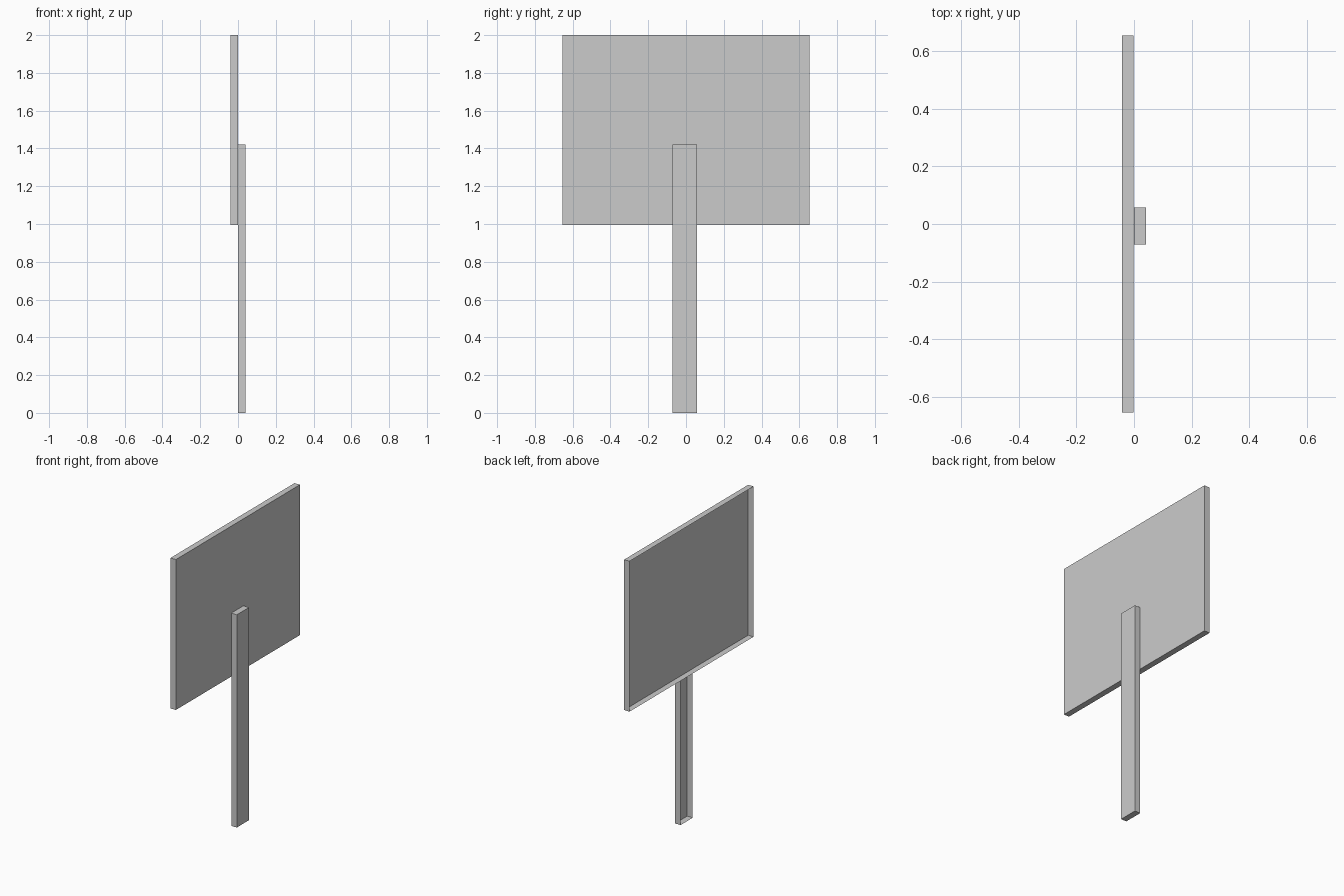
import bpy, bmesh
from mathutils import Matrix, Vector

if "Cube" in bpy.data.objects:
    bpy.data.objects.remove(bpy.data.objects["Cube"])


def open_box(name, lo, hi):
    """Thin-walled tray: a box whose -x side is left open."""
    lo, hi = Vector(lo), Vector(hi)
    bm = bmesh.new()
    mat = Matrix.Translation((lo + hi) / 2) @ Matrix.Diagonal((*(hi - lo), 1))
    bmesh.ops.create_cube(bm, size=1, matrix=mat)
    bm.normal_update()
    open_side = [f for f in bm.faces if f.normal.x < -0.9]
    bmesh.ops.delete(bm, geom=open_side, context='FACES_ONLY')
    mesh = bpy.data.meshes.new(name)
    bm.to_mesh(mesh)
    bm.free()
    obj = bpy.data.objects.new(name, mesh)
    bpy.context.collection.objects.link(obj)
    return obj


# Wide sign board, hollow towards -x
open_box("sign_board", (-0.041, -0.654, 0.996), (-0.001, 0.654, 2.0))

# Post behind the board, slightly off centre, also hollow towards -x
open_box("post", (0.0, -0.071, 0.0), (0.041, 0.057, 1.42))
